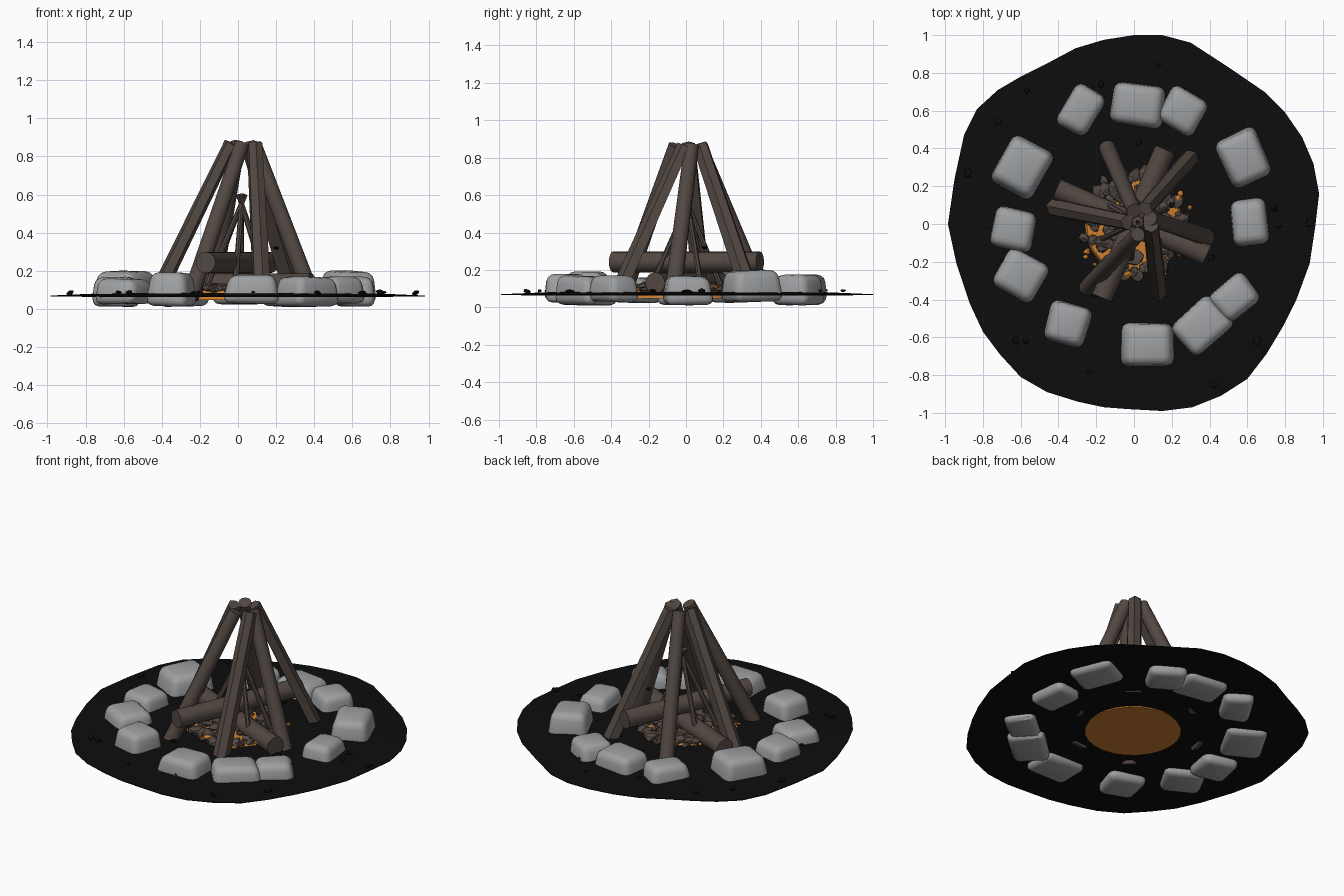
import bpy, bmesh, math, random
from mathutils import Vector, Matrix

if "Cube" in bpy.data.objects:
    bpy.data.objects.remove(bpy.data.objects["Cube"])

random.seed(4)


def material(name, rgb):
    m = bpy.data.materials.new(name)
    m.diffuse_color = (*rgb, 1)
    m.use_nodes = True
    m.node_tree.nodes["Principled BSDF"].inputs["Base Color"].default_value = m.diffuse_color
    return m


ASH = material("black_ash", (0.004, 0.004, 0.004))
STONE = material("grey_stone", (0.34, 0.35, 0.36))
WOOD = material("charred_wood", (0.085, 0.065, 0.055))
EMBER = material("orange_ember", (0.60, 0.21, 0.03))


def finish(bm, name, mat, smooth=True):
    bmesh.ops.recalc_face_normals(bm, faces=bm.faces)
    me = bpy.data.meshes.new(name)
    bm.to_mesh(me)
    bm.free()
    me.materials.append(mat)
    if smooth:
        me.polygons.foreach_set("use_smooth", [True] * len(me.polygons))
        me.set_sharp_from_angle(angle=math.radians(35))
    ob = bpy.data.objects.new(name, me)
    bpy.context.collection.objects.link(ob)
    return ob


def circle(r, n):
    return [(r * math.cos(2 * math.pi * i / n), r * math.sin(2 * math.pi * i / n)) for i in range(n)]


def log(name, p0, p1, profile, taper=1.0, mat=WOOD):
    """Sweep a cross-section from p0 to p1."""
    p0, p1 = Vector(p0), Vector(p1)
    q = (p1 - p0).to_track_quat('Z', 'Y')
    bm = bmesh.new()
    rings = [[bm.verts.new(p + q @ Vector((x * s, y * s, 0))) for x, y in profile]
             for p, s in ((p0, 1.0), (p1, taper))]
    n = len(profile)
    for i in range(n):
        j = (i + 1) % n
        bm.faces.new((rings[0][i], rings[0][j], rings[1][j], rings[1][i]))
    bm.faces.new(rings[0])
    bm.faces.new(rings[1])
    return finish(bm, name, mat)


# Ash ground: irregular disc, slightly raised in the middle
outline = [(.15, 1), (.30, .96), (.50, .83), (.69, .70), (.80, .59), (.89, .46), (.95, .32), (.98, .16),
           (.96, -.01), (.93, -.21), (.86, -.40), (.79, -.54), (.70, -.69), (.60, -.82),
           (.46, -.91), (.31, -.97), (.15, -.99), (-.03, -.98), (-.16, -.97), (-.30, -.94),
           (-.46, -.89), (-.60, -.81), (-.71, -.69), (-.80, -.57), (-.87, -.42), (-.94, -.21),
           (-.985, 0), (-.95, .24), (-.90, .47), (-.83, .61), (-.72, .71), (-.60, .78),
           (-.46, .85), (-.31, .93), (-.16, .975), (0, 1)]
bm = bmesh.new()
rings = [[bm.verts.new((x * s, y * s, z)) for x, y in outline]
         for s, z in ((.7, .062), (1, .066), (1, .070), (.7, .083))]
n = len(outline)
for a, b in zip(rings, rings[1:]):
    for i in range(n):
        j = (i + 1) % n
        bm.faces.new((a[i], a[j], b[j], b[i]))
bm.faces.new(rings[0])
bm.faces.new(rings[-1])
finish(bm, "ash_ground", ASH)

# Ring of stones: x, y, length, width, rotation, top height
stones = [(-.28, .60, .25, .18, 60, .17), (.02, .63, .27, .22, -8, .18), (.26, .60, .22, .21, -30, .18),
          (.58, .35, .27, .22, -65, .20), (.61, .01, .25, .19, -85, .17), (.53, -.39, .23, .18, 40, .17),
          (.36, -.54, .28, .21, 42, .17), (.07, -.64, .27, .22, 0, .18), (-.35, -.53, .22, .21, -15, .195),
          (-.60, -.27, .24, .23, -30, .16), (-.64, -.03, .22, .21, -12, .17), (-.59, .30, .28, .25, 60, .20)]
for k, (x, y, l, w, rot, top) in enumerate(stones):
    bm = bmesh.new()
    bmesh.ops.create_cube(bm, size=1)
    low = .01 + .015 * (k % 2)
    for v in bm.verts:
        s = .84 if v.co.z > 0 else 1.0
        v.co.x *= (l + .02) * s * random.uniform(.92, 1.06)
        v.co.y *= (w + .02) * s * random.uniform(.92, 1.06)
        v.co.z *= (top - low) * random.uniform(.9, 1.05)
    bmesh.ops.bevel(bm, geom=list(bm.edges), offset=.042, segments=3, profile=.5, affect='EDGES')
    bmesh.ops.transform(bm, verts=bm.verts, matrix=Matrix.Translation((x, y, (top + low) / 2))
                        @ Matrix.Rotation(math.radians(rot), 4, 'Z'))
    finish(bm, f"ring_stone_{k + 1}", STONE)

# Ember bed
bm = bmesh.new()
bmesh.ops.create_cone(bm, cap_ends=True, segments=24, radius1=.285, radius2=.25, depth=.05,
                      matrix=Matrix.Translation((0, -.01, .072)))
finish(bm, "ember_bed", EMBER)


def chunks(name, mat, places):
    """Flattened angular lumps joined in one object: x, y, z, radius."""
    bm = bmesh.new()
    for x, y, z, r in places:
        m = (Matrix.Translation((x, y, z)) @ Matrix.Rotation(random.uniform(0, 6.28), 4, 'Z')
             @ Matrix.Rotation(random.uniform(-.3, .3), 4, 'X')
             @ Matrix.Diagonal((r * random.uniform(.8, 1.4), r, r * .5, 1)))
        new = bmesh.ops.create_icosphere(bm, subdivisions=1, radius=1, matrix=m)["verts"]
        for v in new:
            v.co += Vector([random.uniform(-.15, .15) * r for _ in range(3)])
    finish(bm, name, mat, smooth=False)


def scatter(count, r0, r1, z0, z1, s0, s1):
    out = []
    for _ in range(count):
        a = random.uniform(0, 2 * math.pi)
        r = math.sqrt(random.uniform(r0 * r0, r1 * r1))
        out.append((r * math.cos(a), r * math.sin(a), random.uniform(z0, z1), random.uniform(s0, s1)))
    return out


# Charcoal over the embers, glowing bits at the rim, black crumbs on the ash
chunks("charcoal", WOOD, scatter(110, 0, .28, .095, .115, .025, .045))
chunks("glowing_embers", EMBER, scatter(22, .2, .31, .095, .12, .012, .022))
chunks("black_crumbs", ASH, scatter(18, .33, .95, .085, .09, .014, .024)
       + [(-.88, .27, .085, .025), (.93, .01, .085, .022), (.65, -.62, .085, .022), (.2, .1, .32, .018)])

# Two crossed logs lying over the embers
log("lying_log_lower", (-.41, .185, .13), (.385, -.165, .13), circle(.057, 16))
log("lying_log_upper", (-.17, -.39, .243), (.165, .395, .243), circle(.056, 16))

# Six leaning logs, alternately round and split
split = [(-.047, -.032), (.047, -.032), (.042, .02), (0, .045), (-.042, .02)]
leaning = [((-.14, .40, .07), (0, .07, .87), circle(.046, 12)),
           ((.30, .35, .07), (.06, .08, .87), split),
           ((.385, -.07, .07), (.085, .03, .865), circle(.046, 12)),
           ((.13, -.37, .06), (.09, -.01, .865), split),
           ((-.25, -.34, .06), (.02, -.055, .865), circle(.046, 12)),
           ((-.43, .09, .06), (-.035, .01, .87), split)]
for k, (p0, p1, prof) in enumerate(leaning):
    log(f"leaning_log_{k + 1}", p0, p1, prof, .85)

# Inner kindling sticks
for k in range(6):
    a = math.radians(60 * k + 25)
    c, s = math.cos(a), math.sin(a)
    log(f"kindling_{k + 1}", (.2 * c, .2 * s, .08), (.02 - .02 * c, .01 - .02 * s, .60), circle(.016, 7), .8)
